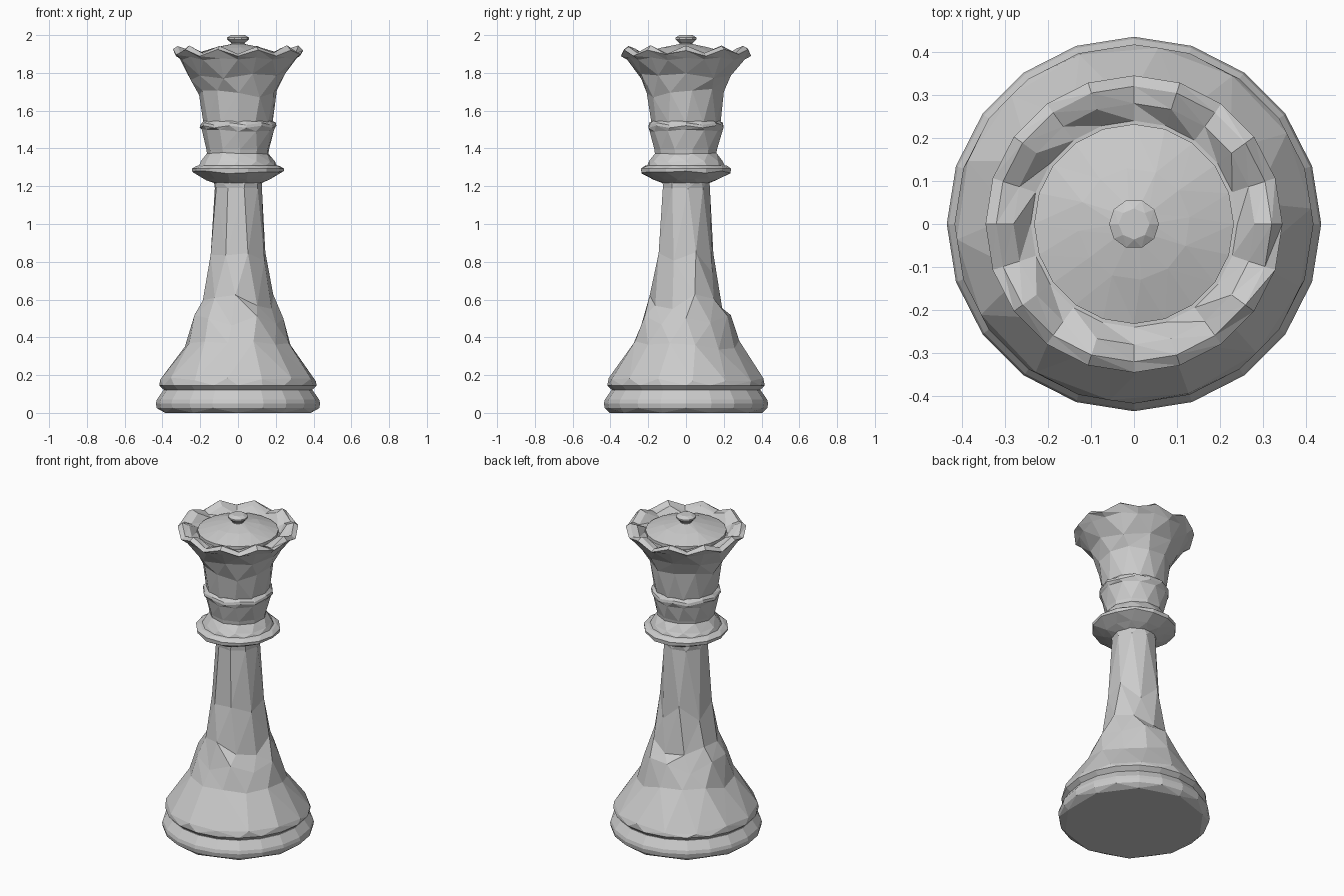
import bpy
import bmesh
import random
from math import cos, sin, radians

random.seed(4)
cube = bpy.data.objects.get("Cube")
if cube:
    bpy.data.objects.remove(cube)

# One plain grey for the whole piece
GREY = (0.6, 0.6, 0.6, 1)
grey = bpy.data.materials.new("plain_grey")
grey.use_nodes = True
grey.diffuse_color = GREY
grey.node_tree.nodes["Principled BSDF"].inputs["Base Color"].default_value = GREY


def add_ring(bm, radius, z, sides, turn=0, wave=0, rough=0):
    """Ring of points; wave lifts every other point, rough shifts heights at random."""
    verts = []
    for i in range(sides):
        a = radians(turn + 360 * i / sides)
        lift = wave * (1 if i % 2 == 0 else -1) + random.uniform(-rough, rough)
        verts.append(bm.verts.new((radius * cos(a), radius * sin(a), z + lift)))
    return verts, turn


def bridge(bm, low, high):
    """Triangle strip between two rings that may differ in sides and turn."""
    (a, ta), (b, tb) = low, high
    sa, sb = 360 / len(a), 360 / len(b)
    shift = round((ta - tb) / sb)
    start = tb + shift * sb
    i = j = 0
    while i < len(a) or j < len(b):
        p, q = a[i % len(a)], b[(j + shift) % len(b)]
        step_low = ta + (i + 0.5) * sa <= start + (j + 0.5) * sb
        if j >= len(b) or (i < len(a) and step_low):
            i += 1
            bm.faces.new((p, a[i % len(a)], q))
        else:
            j += 1
            bm.faces.new((p, b[(j + shift) % len(b)], q))


def turned_part(name, rings):
    """Flat-faced turned solid built from stacked rings and capped at both ends."""
    bm = bmesh.new()
    made = [add_ring(bm, *r) for r in rings]
    for low, high in zip(made, made[1:]):
        bridge(bm, low, high)
    bm.faces.new(made[0][0])
    bm.faces.new(made[-1][0])
    bmesh.ops.recalc_face_normals(bm, faces=bm.faces)
    mesh = bpy.data.meshes.new(name)
    bm.to_mesh(mesh)
    bm.free()
    mesh.materials.append(grey)
    obj = bpy.data.objects.new(name, mesh)
    bpy.context.collection.objects.link(obj)
    return obj


# Rings are (radius, height, sides, turn, wave, rough)
turned_part("base_foot", [
    (0.405, 0, 10, 18), (0.43, 0.025, 20), (0.435, 0.05, 20),
    (0.43, 0.07, 20), (0.395, 0.12, 20)])

# Flared skirt rising into the slim stem
turned_part("stem", [
    (0.385, 0.115, 20), (0.417, 0.145, 20), (0.413, 0.175, 14, 5, 0, 0.012),
    (0.282, 0.36, 13, 10, 0, 0.03), (0.24, 0.49, 11, 0, 0, 0.03),
    (0.192, 0.59, 10, 14, 0, 0.04), (0.154, 0.8, 8, 20, 0, 0.06),
    (0.127, 1.19, 9, 5), (0.13, 1.24, 10)])

# Disc collar with a sloping underside
turned_part("collar", [
    (0.12, 1.215, 12), (0.175, 1.237, 12, 15, 0, 0.006),
    (0.242, 1.275, 14, 0, 0, 0.008), (0.244, 1.293, 14),
    (0.22, 1.308, 14, 8), (0.19, 1.313, 14)])

# Narrow neck, then the beaded band
turned_part("neck", [
    (0.207, 1.308, 14, 6), (0.195, 1.33, 12, 0, 0, 0.006),
    (0.165, 1.375, 11, 12, 0, 0.005), (0.168, 1.395, 11, 12),
    (0.192, 1.495, 12, 0, 0, 0.008), (0.203, 1.515, 14, 0, 0.006),
    (0.2, 1.53, 14, 0, 0.006), (0.182, 1.545, 14)])

# Flaring crown with ten scallops around its rim
turned_part("crown", [
    (0.183, 1.535, 12), (0.208, 1.69, 11, 9, 0, 0.025),
    (0.25, 1.78, 10, 0, 0, 0.02), (0.312, 1.875, 20, 0, 0.006, 0.004),
    (0.345, 1.908, 20, 0, 0.014, 0.006), (0.32, 1.923, 20, 0, 0.02, 0.004),
    (0.28, 1.912, 20, 0, 0.018, 0.004), (0.24, 1.882, 20)])

# Low dome inside the crown
turned_part("crown_dome", [
    (0.232, 1.87, 20), (0.232, 1.9, 20), (0.13, 1.932, 12, 7, 0, 0.003),
    (0.04, 1.952, 10)])

# Small knob on top
turned_part("finial", [
    (0.034, 1.945, 10), (0.036, 1.958, 10), (0.058, 1.978, 10),
    (0.058, 1.987, 10), (0.036, 2, 8)])
